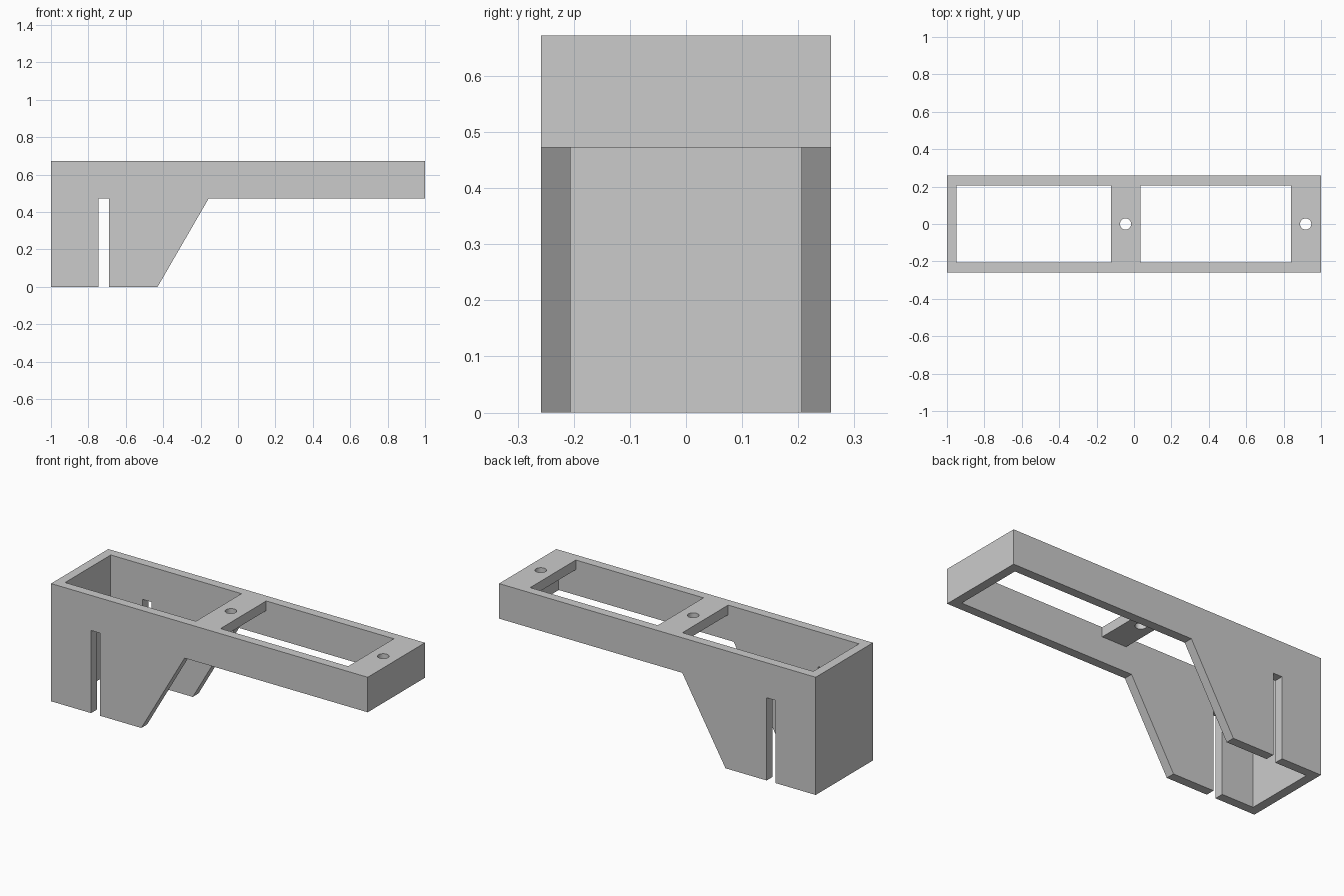
import bpy
import bmesh
from mathutils import Vector

default = bpy.data.objects.get("Cube")
if default:
    bpy.data.objects.remove(default, do_unlink=True)

HALF_LENGTH, HALF_WIDTH, HEIGHT = 1.0, 0.258, 0.672
WALL = 0.052
RAIL_BOTTOM = 0.472
INNER = HALF_WIDTH - WALL
CROSSBAR_BOTTOM = HEIGHT - 0.055

grey = bpy.data.materials.new("plain grey")
grey.use_nodes = True
colour = (0.6, 0.6, 0.6, 1)
grey.diffuse_color = colour
grey.node_tree.nodes["Principled BSDF"].inputs["Base Color"].default_value = colour


def prism(name, outline, depth):
    """Extrude a closed list of 3D points along the depth vector."""
    bm = bmesh.new()
    face = bm.faces.new([bm.verts.new(p) for p in outline])
    extruded = bmesh.ops.extrude_face_region(bm, geom=[face])["geom"]
    moved = [v for v in extruded if isinstance(v, bmesh.types.BMVert)]
    bmesh.ops.translate(bm, verts=moved, vec=Vector(depth))
    if face.is_valid and len(face.link_loops if hasattr(face, "link_loops") else face.loops) == 0:
        bm.faces.remove(face)
    bmesh.ops.recalc_face_normals(bm, faces=bm.faces)
    mesh = bpy.data.meshes.new(name)
    bm.to_mesh(mesh)
    bm.free()
    mesh.materials.append(grey)
    obj = bpy.data.objects.new(name, mesh)
    bpy.context.collection.objects.link(obj)
    return obj


def box(name, x0, x1, y0, y1, z0, z1):
    outline = [(x0, y0, z0), (x1, y0, z0), (x1, y0, z1), (x0, y0, z1)]
    return prism(name, outline, (0, y1 - y0, 0))


def cut(target, cutter):
    mod = target.modifiers.new("cut", "BOOLEAN")
    mod.operation = "DIFFERENCE"
    mod.solver = "EXACT"
    mod.object = cutter
    cutter.hide_render = True
    cutter.hide_set(True)
    cutter.display_type = "WIRE"


# Bracket body: side profile with a slot and a sloping leg, extruded across
profile = [
    (-HALF_LENGTH, 0), (-0.747, 0), (-0.747, RAIL_BOTTOM), (-0.69, RAIL_BOTTOM),
    (-0.69, 0), (-0.43, 0), (-0.157, RAIL_BOTTOM), (HALF_LENGTH, RAIL_BOTTOM),
    (HALF_LENGTH, HEIGHT), (-HALF_LENGTH, HEIGHT),
]
body = prism("bracket_body", [(x, -HALF_WIDTH, z) for x, z in profile],
             (0, 2 * HALF_WIDTH, 0))

# Hollow underside, leaving thin walls all round and a top skin
end = HALF_LENGTH - WALL
cut(body, box("hollow_cutter", -end, end, -INNER, INNER, -0.1, CROSSBAR_BOTTOM))

# Two windows through the top skin, leaving the crossbars
for name, x0, x1 in (("rear_window_cutter", -end, -0.122),
                     ("front_window_cutter", 0.034, 0.84)):
    cut(body, box(name, x0, x1, -INNER, INNER, CROSSBAR_BOTTOM - 0.1, HEIGHT + 0.1))

# Screw holes through the crossbars
for name, x in (("middle_hole_cutter", -0.045), ("end_hole_cutter", 0.918)):
    bpy.ops.mesh.primitive_cylinder_add(vertices=32, radius=0.03, depth=0.3,
                                        location=(x, 0, HEIGHT))
    hole = bpy.context.object
    hole.name = name
    hole.data.materials.append(grey)
    cut(body, hole)

# Apply the cuts and smooth only the hole walls
bpy.ops.object.select_all(action="DESELECT")
bpy.context.view_layer.objects.active = body
body.select_set(True)
for mod in list(body.modifiers):
    bpy.ops.object.modifier_apply(modifier=mod.name)
for obj in [o for o in bpy.data.objects if o.name.endswith("_cutter")]:
    bpy.data.objects.remove(obj, do_unlink=True)
bpy.ops.object.shade_smooth_by_angle()
